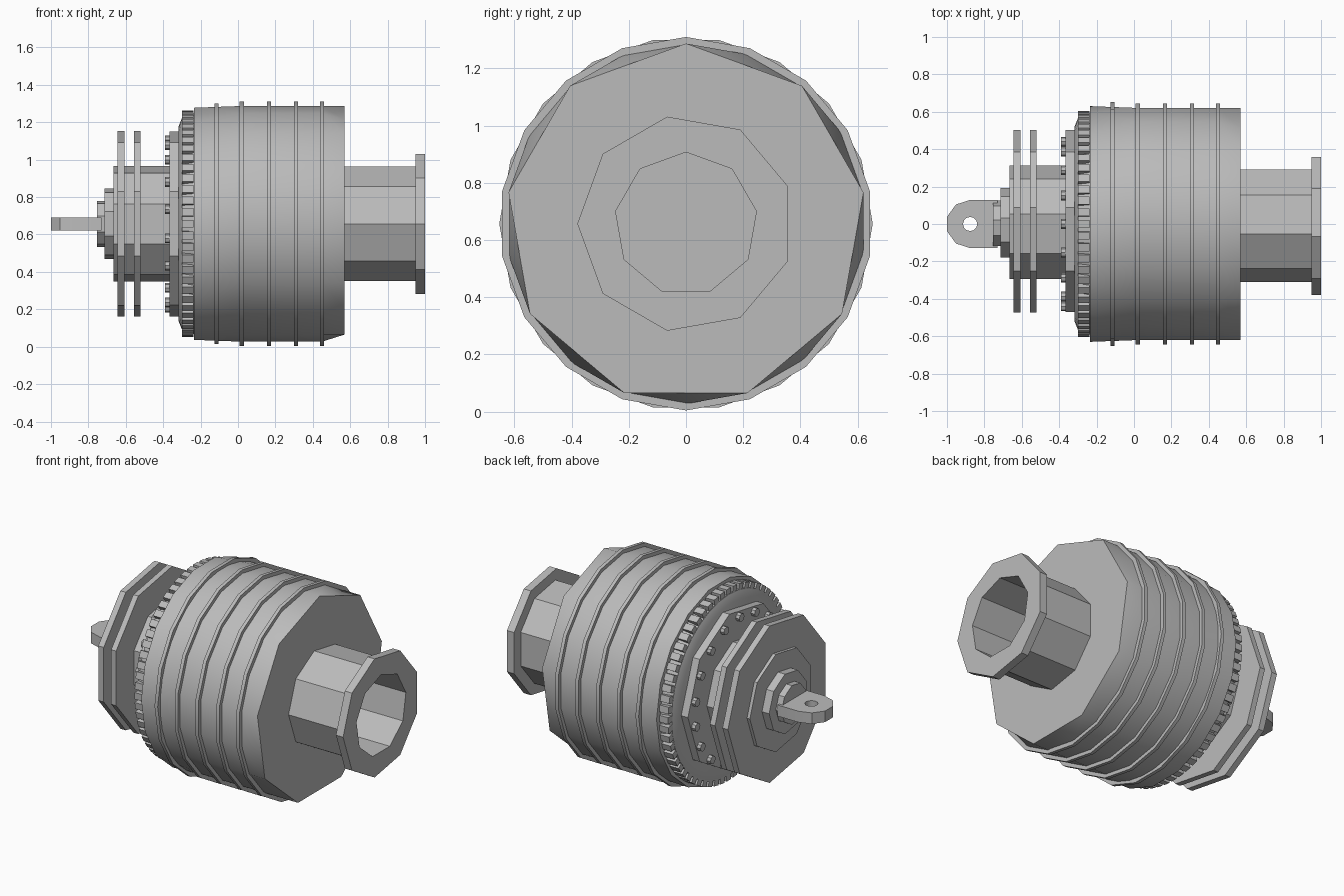
import bpy, bmesh
from math import sin, cos, pi, radians
from mathutils import Matrix, Vector

if "Cube" in bpy.data.objects:
    bpy.data.objects.remove(bpy.data.objects["Cube"], do_unlink=True)

AXIS_Z = 0.657

steel = bpy.data.materials.new("plain_grey")
steel.use_nodes = True
GREY = (0.5, 0.5, 0.5, 1)
steel.diffuse_color = GREY
steel.node_tree.nodes["Principled BSDF"].inputs["Base Color"].default_value = GREY


def ring(x, r, n, phase, inset=1.0):
    """Points round the main axis; inset pulls in every second point."""
    pts = []
    for i in range(n):
        a = radians(phase) + 2 * pi * i / n
        k = r * (inset if i % 2 else 1)
        pts.append((x, k * cos(a), k * sin(a)))
    return pts


def loft(bm, rings, cap_start=True, cap_end=True, shift=(0, 0, 0)):
    loops = [[bm.verts.new(Vector(p) + Vector(shift)) for p in pts] for pts in rings]
    for a, b in zip(loops, loops[1:]):
        for i in range(len(a)):
            j = (i + 1) % len(a)
            bm.faces.new((a[i], a[j], b[j], b[i]))
    if cap_start:
        bm.faces.new(loops[0])
    if cap_end:
        bm.faces.new(loops[-1])


def finish(bm, name):
    bmesh.ops.recalc_face_normals(bm, faces=bm.faces)
    mesh = bpy.data.meshes.new(name)
    bm.to_mesh(mesh)
    bm.free()
    mesh.materials.append(steel)
    ob = bpy.data.objects.new(name, mesh)
    ob.location.z = AXIS_Z
    bpy.context.collection.objects.link(ob)
    bpy.ops.object.select_all(action="DESELECT")
    ob.select_set(True)
    bpy.context.view_layer.objects.active = ob
    bpy.ops.object.shade_smooth_by_angle(angle=radians(30))
    return ob


def disc(name, x0, x1, r0, r1=None, n=9, phase=0):
    bm = bmesh.new()
    loft(bm, [ring(x0, r0, n, phase), ring(x1, r1 or r0, n, phase)])
    return finish(bm, name)


# Drum: round for most of its length, nine-sided at the right end
bm = bmesh.new()
loft(bm, [ring(-0.235, 0.3, 18, 100), ring(-0.235, 0.63, 18, 100),
          ring(0.02, 0.63, 18, 90), ring(0.45, 0.63, 18, 90),
          ring(0.57, 0.63, 18, 90, cos(pi / 9)),
          ring(0.57, 0.28, 18, 90, cos(pi / 9))], False, False)
finish(bm, "drum")

# Raised bands round the drum
for i, x in enumerate((-0.115, 0.02, 0.165, 0.31, 0.45)):
    bm = bmesh.new()
    ph = 90 if i else 100
    loft(bm, [ring(x + dx, r, 18, ph) for dx, r in
              ((-0.011, 0.6), (-0.011, 0.653), (0.011, 0.653), (0.011, 0.6))],
         False, False)
    finish(bm, "drum_band_%d" % (i + 1))

# Hollow pipe with end flange
bm = bmesh.new()
loft(bm, [ring(0.3, 0.31, 9, 180), ring(0.95, 0.31, 9, 180),
          ring(0.95, 0.38, 9, 180), ring(1.0, 0.38, 9, 180),
          ring(1.0, 0.25, 9, 170), ring(-0.2, 0.25, 9, 170)], False, True)
finish(bm, "flanged_pipe")

# Toothed collar
disc("collar_core", -0.3, -0.235, 0.572, 0.59, n=36)
disc("collar_lip", -0.318, -0.3, 0.52, 0.565, n=36)
bm = bmesh.new()
TEETH = 60
for i in range(TEETH):
    turn = Matrix.Rotation(2 * pi * i / TEETH, 4, "X")
    place = turn @ Matrix.Translation((-0.268, 0, 0.58)) @ Matrix.Diagonal((0.062, 0.042, 0.05, 1))
    bmesh.ops.create_cube(bm, size=1, matrix=place)
finish(bm, "collar_teeth")

# Bolted plate
disc("bolt_plate", -0.365, -0.31, 0.502)
bm = bmesh.new()
for i in range(18):
    a = 2 * pi * (i + 0.5) / 18
    loft(bm, [ring(-0.39, 0.026, 8, 0), ring(-0.36, 0.026, 8, 0)],
         shift=(0, 0.447 * cos(a), 0.447 * sin(a)))
finish(bm, "plate_bolts")

# Shaft, fins and stepped nose
disc("shaft", -0.665, -0.3, 0.313)
disc("inner_fin", -0.555, -0.52, 0.503)
disc("outer_fin", -0.645, -0.607, 0.503)
disc("nose_step_large", -0.715, -0.66, 0.192)
disc("nose_step_small", -0.755, -0.71, 0.125)

# Lifting eye: rounded tab with a hole
EYE_X, EYE_R = -0.876, 0.129
outline = [(-0.73, EYE_R)]
for i in range(6):
    a = radians(90 + 36 * i)
    outline.append((EYE_X + EYE_R * cos(a), EYE_R * sin(a)))
outline.append((-0.73, -EYE_R))
hole = [(EYE_X + 0.038 * cos(2 * pi * i / 12), 0.038 * sin(2 * pi * i / 12))
        for i in range(12)]
curve = bpy.data.curves.new("lifting_eye", "CURVE")
curve.dimensions = "2D"
curve.fill_mode = "BOTH"
curve.extrude = 0.035
for pts in (outline, hole):
    spline = curve.splines.new("POLY")
    spline.points.add(len(pts) - 1)
    for p, (x, y) in zip(spline.points, pts):
        p.co = (x, y, 0, 1)
    spline.use_cyclic_u = True
curve.materials.append(steel)
eye = bpy.data.objects.new("lifting_eye", curve)
eye.location.z = AXIS_Z
bpy.context.collection.objects.link(eye)
bpy.ops.object.select_all(action="DESELECT")
eye.select_set(True)
bpy.context.view_layer.objects.active = eye
bpy.ops.object.convert(target="MESH")
bpy.ops.object.shade_smooth_by_angle(angle=radians(32))
